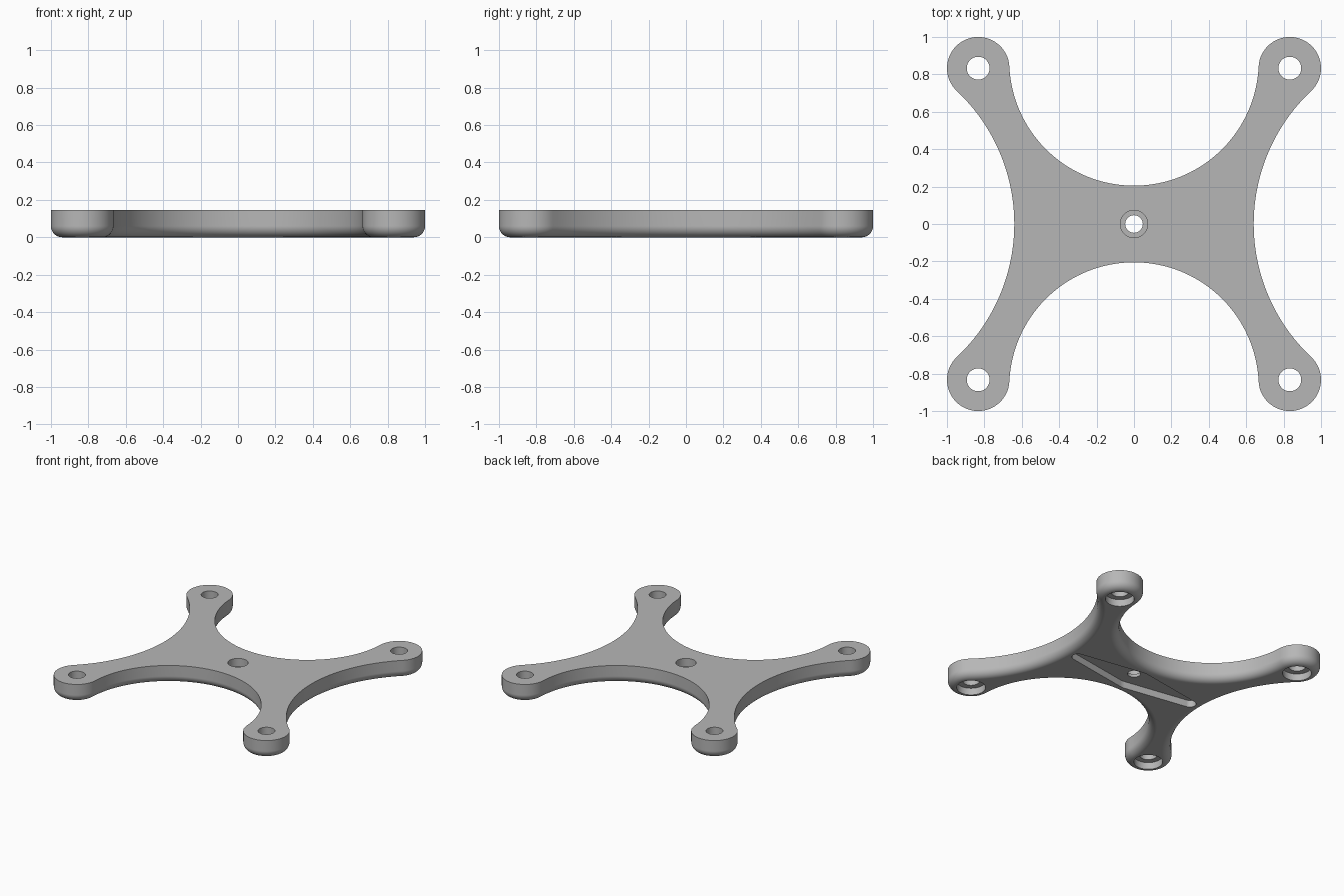
import bpy, bmesh
from math import pi, sin, cos, atan2, hypot

if "Cube" in bpy.data.objects:
    bpy.data.objects.remove(bpy.data.objects["Cube"])

HEIGHT, FILLET = 0.145, 0.06
PAD, PAD_R = 0.833, 0.167          # pad centre on both axes, pad radius
RECESS = 0.055                     # depth of everything sunk into the underside

grey = bpy.data.materials.new("plain grey")
grey.use_nodes = True
colour = (0.47, 0.47, 0.47, 1)
grey.diffuse_color = colour
grey.node_tree.nodes["Principled BSDF"].inputs["Base Color"].default_value = colour


def arc(cx, cy, r, a0, a1, n):
    return [(cx + r * cos(a0 + (a1 - a0) * i / n), cy + r * sin(a0 + (a1 - a0) * i / n))
            for i in range(n + 1)]


def circle(r, cx=0, cy=0, n=48):
    return arc(cx, cy, r, 0, 2 * pi, n)[:-1]


def loft(name, levels):
    """Closed solid through matching outlines, each given with its height."""
    bm = bmesh.new()
    rings = [[bm.verts.new((x, y, z)) for x, y in pts] for pts, z in levels]
    n = len(rings[0])
    for low, high in zip(rings, rings[1:]):
        for i in range(n):
            j = (i + 1) % n
            bm.faces.new((low[i], low[j], high[j], high[i]))
    bm.faces.new(rings[0][::-1])
    bm.faces.new(rings[-1])
    bmesh.ops.recalc_face_normals(bm, faces=bm.faces)
    mesh = bpy.data.meshes.new(name)
    bm.to_mesh(mesh)
    bm.free()
    obj = bpy.data.objects.new(name, mesh)
    mesh.materials.append(grey)
    bpy.context.collection.objects.link(obj)
    return obj


def outline(inset):
    """Four pads joined by tangent concave arcs, shrunk by inset."""
    side_c, side_r = 1.617, 0.977      # arc on the left and right
    end_c, end_r = 0.872, 0.667        # arc on the front and back
    side_a = atan2(PAD, PAD - side_c)
    end_a = atan2(PAD - end_c, PAD)
    quarter = arc(side_c, 0, side_r + inset, pi, side_a, 24)
    quarter += arc(PAD, PAD, PAD_R - inset, side_a - pi, end_a + pi, 36)[1:]
    quarter += arc(0, end_c, end_r + inset, end_a, -pi / 2, 36)[1:]
    half = quarter + [(-x, y) for x, y in quarter[-2::-1]]
    return half + [(x, -y) for x, y in half[-2:0:-1]]


# Plate with a rounded lower edge
STEPS = 12
levels = []
for k in range(STEPS + 1):
    a = pi / 2 * k / STEPS
    levels.append((outline(FILLET * (1 - sin(a))), FILLET * (1 - cos(a))))
levels.append((outline(0), HEIGHT))
plate = loft("cross_plate", levels)

# Tapered recess under the centre: wide hub, narrow rounded tips
hub, tip, tip_x = 0.13, 0.045, 0.525
lean = pi / 2 - atan2(hub - tip, hypot(tip_x, 0))
horn = arc(tip_x, 0, tip, -lean, lean, 16) + arc(0, 0, hub, lean, pi - lean, 8)
horn += arc(-tip_x, 0, tip, pi - lean, pi + lean, 16)
horn += arc(0, 0, hub, pi + lean, 2 * pi - lean, 8)
cutters = [loft("recess_cutter", [(horn, -0.1), (horn, RECESS)])]

# Centre hole, wider at the top
cutters.append(loft("centre_cutter", [(circle(0.047), 0.01), (circle(0.047), 0.08),
                                      (circle(0.073), 0.08), (circle(0.073), 0.2)]))

# Pad holes, wider underneath
for sx in (-1, 1):
    for sy in (-1, 1):
        wide, narrow = (circle(r, sx * PAD, sy * PAD) for r in (0.104, 0.061))
        cutters.append(loft("pad_cutter", [(wide, -0.1), (wide, RECESS),
                                           (narrow, RECESS), (narrow, 0.2)]))

bpy.context.view_layer.objects.active = plate
for cutter in cutters:
    cutter.hide_render = True
    mod = plate.modifiers.new("cut", 'BOOLEAN')
    mod.operation, mod.solver, mod.object = 'DIFFERENCE', 'EXACT', cutter
    bpy.ops.object.modifier_apply(modifier=mod.name)
    bpy.data.objects.remove(cutter)

# Smooth curves, crisp rims
bpy.ops.object.select_all(action='DESELECT')
plate.select_set(True)
bpy.ops.object.shade_smooth_by_angle(angle=pi / 6)
normals = plate.modifiers.new("even_shading", 'WEIGHTED_NORMAL')
normals.keep_sharp = True
